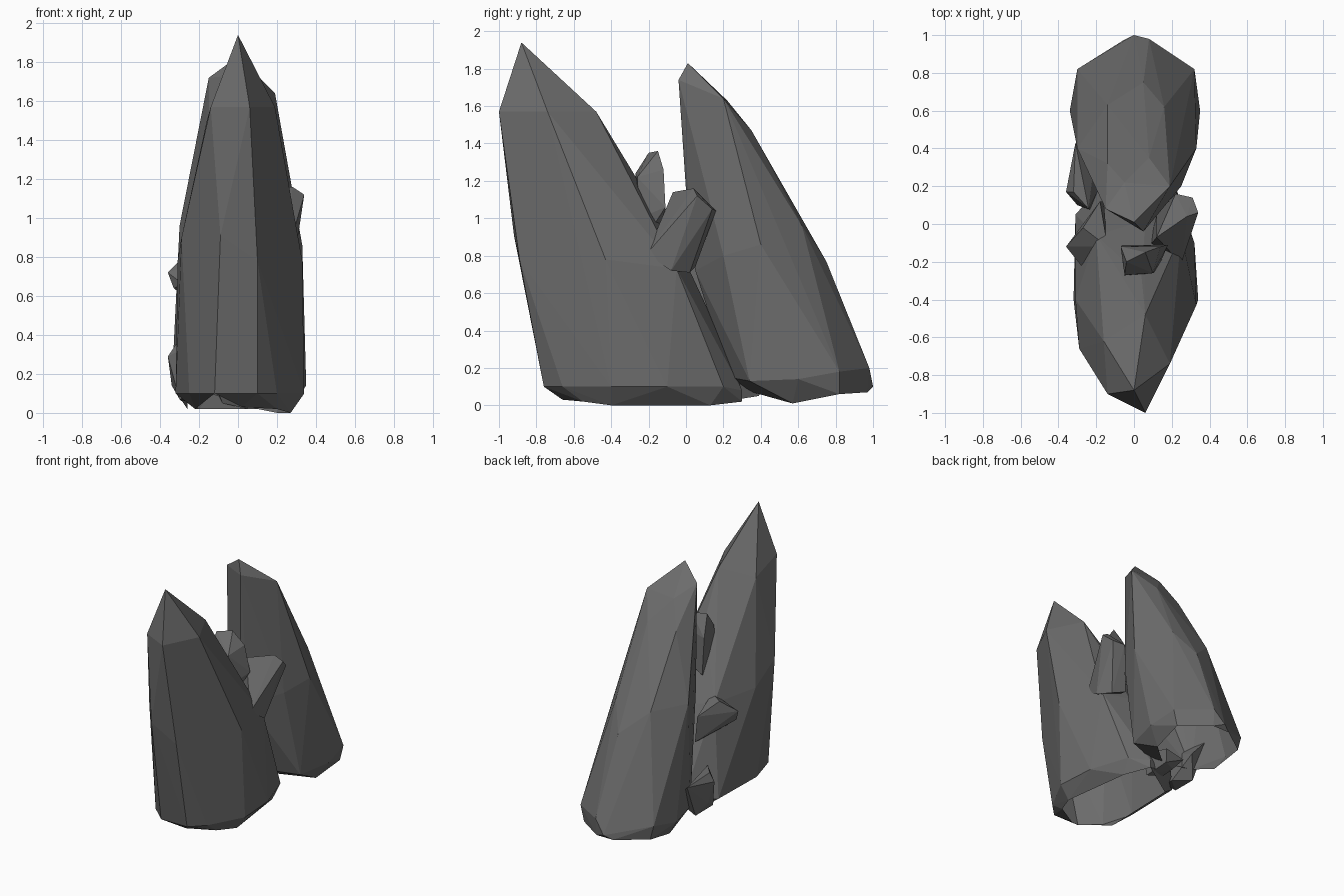
import bpy, bmesh

stone = bpy.data.materials.new("dark grey stone")
stone.diffuse_color = (0.15, 0.15, 0.15, 1)


def rock(name, *rings, open_base=False):
    """Faceted rock: convex hull around a stack of corner rings."""
    bm = bmesh.new()
    for ring in rings:
        for p in ring:
            bm.verts.new(p)
    res = bmesh.ops.convex_hull(bm, input=bm.verts[:])
    loose = {g for g in res["geom_interior"] + res["geom_unused"]
             if isinstance(g, bmesh.types.BMVert)}
    bmesh.ops.delete(bm, geom=list(loose), context='VERTS')
    bmesh.ops.dissolve_limit(bm, angle_limit=0.02, verts=bm.verts[:], edges=bm.edges[:])
    bmesh.ops.recalc_face_normals(bm, faces=bm.faces[:])
    if open_base:  # the big rocks are hollow underneath
        bm.normal_update()
        under = [f for f in bm.faces if f.normal.z < -0.9]
        bmesh.ops.delete(bm, geom=under, context='FACES')
    me = bpy.data.meshes.new(name)
    bm.to_mesh(me)
    bm.free()
    me.materials.append(stone)
    ob = bpy.data.objects.new(name, me)
    bpy.context.collection.objects.link(ob)
    return ob


# Tall front rock: tip, shoulder, waist, base rim, underside
rock("front_rock",
     [(0, -0.88, 1.94)],
     [(0.06, -1.0, 1.57), (-0.14, -0.9, 1.57), (-0.16, -0.62, 1.5),
      (0.06, -0.48, 1.57), (0.19, -0.74, 1.57), (0.04, -0.28, 1.24)],
     [(0.10, -0.89, 0.78), (-0.09, -0.92, 0.91), (-0.29, -0.66, 0.9),
      (-0.31, -0.4, 0.78), (0.33, -0.43, 0.78), (0.25, -0.05, 0.73),
      (0.06, 0.02, 0.72), (-0.2, -0.06, 0.76), (0.04, 0.16, 0.42)],
     [(0.1, -0.76, 0.1), (-0.12, -0.76, 0.1), (0.2, -0.66, 0.1),
      (-0.25, -0.64, 0.1), (-0.32, -0.4, 0.1), (0.34, -0.4, 0.1),
      (0.32, -0.1, 0.1), (0.22, 0.2, 0.1), (0.1, 0.3, 0.08),
      (-0.14, 0.24, 0.1), (-0.31, 0.05, 0.1)],
     [(0.02, -0.66, 0.03), (0.2, -0.55, 0.02), (0.27, -0.4, 0.0),
      (0.2, 0.13, 0.0), (-0.22, -0.5, 0.02), (-0.2, 0.1, 0.02),
      (0.1, 0.3, 0.02)], open_base=True)

# Leaning back rock
rock("back_rock",
     [(0, 0.01, 1.83), (0.05, -0.04, 1.74)],
     [(-0.15, 0.08, 1.72), (0.19, 0.2, 1.64), (-0.05, 0.22, 1.63),
      (0.08, 0.35, 1.47), (-0.14, 0.32, 1.44)],
     [(0.33, 0.4, 0.86), (0.16, 0.62, 0.96), (-0.14, 0.63, 0.94),
      (-0.3, 0.4, 0.96), (0.02, 0.0, 1.15), (0.05, 0.05, 0.72),
      (-0.14, 0.08, 0.9), (0.25, 0.2, 0.8), (0.05, 0.75, 0.77)],
     [(0.35, 0.6, 0.14), (0.32, 0.82, 0.18), (0.08, 0.98, 0.2),
      (0.0, 1.0, 0.1), (-0.3, 0.82, 0.18), (-0.34, 0.6, 0.14),
      (-0.26, 0.32, 0.13), (0.05, 0.23, 0.15), (0.29, 0.34, 0.13)],
     [(0.26, 0.57, 0.01), (-0.26, 0.57, 0.02), (0.29, 0.82, 0.06),
      (-0.27, 0.82, 0.07), (0.0, 0.32, 0.08), (0.08, 0.97, 0.07),
      (-0.06, 0.97, 0.07)], open_base=True)

# Small shards wedged between the two rocks
rock("upper_shard",
     [(-0.04, -0.2, 1.35), (0.06, -0.15, 1.36), (0.14, -0.12, 1.26),
      (-0.05, -0.27, 1.24), (0.1, -0.26, 1.22), (-0.07, -0.12, 1.2)],
     [(0.12, -0.25, 1.0), (0.12, -0.2, 0.92), (0.18, -0.11, 1.06),
      (-0.06, -0.11, 0.92), (-0.05, -0.28, 0.9)])
rock("right_shard",
     [(0.12, -0.07, 1.14), (0.28, 0.04, 1.16), (0.34, 0.06, 1.12),
      (0.31, 0.14, 1.05), (0.22, 0.16, 1.04)],
     [(0.25, -0.21, 0.81), (0.28, -0.08, 0.72), (0.22, 0.02, 0.71),
      (0.12, 0.05, 0.74), (0.08, -0.12, 0.8)])
rock("left_shard",
     [(-0.36, -0.12, 0.72), (-0.28, -0.22, 0.66), (-0.27, -0.02, 0.81),
      (-0.33, -0.14, 0.64), (-0.18, 0.12, 0.72)],
     [(-0.14, -0.12, 0.8), (-0.16, 0.12, 0.52), (-0.15, -0.1, 0.5)])
rock("low_left_shard",
     [(-0.36, 0.17, 0.29), (-0.32, 0.17, 0.35), (-0.31, 0.43, 0.33),
      (-0.34, 0.22, 0.14), (-0.24, 0.08, 0.35)],
     [(-0.3, 0.1, 0.07), (-0.22, 0.07, 0.1), (-0.29, 0.3, 0.06),
      (-0.18, 0.2, 0.06), (-0.2, 0.4, 0.2)])
rock("bottom_shard",
     [(-0.1, 0.2, 0.1), (0.1, 0.22, 0.16), (0.05, 0.42, 0.14), (-0.12, 0.4, 0.12)],
     [(0.05, 0.2, 0.02), (-0.08, 0.22, 0.05), (0.03, 0.39, 0.05), (-0.08, 0.33, 0.06)])
